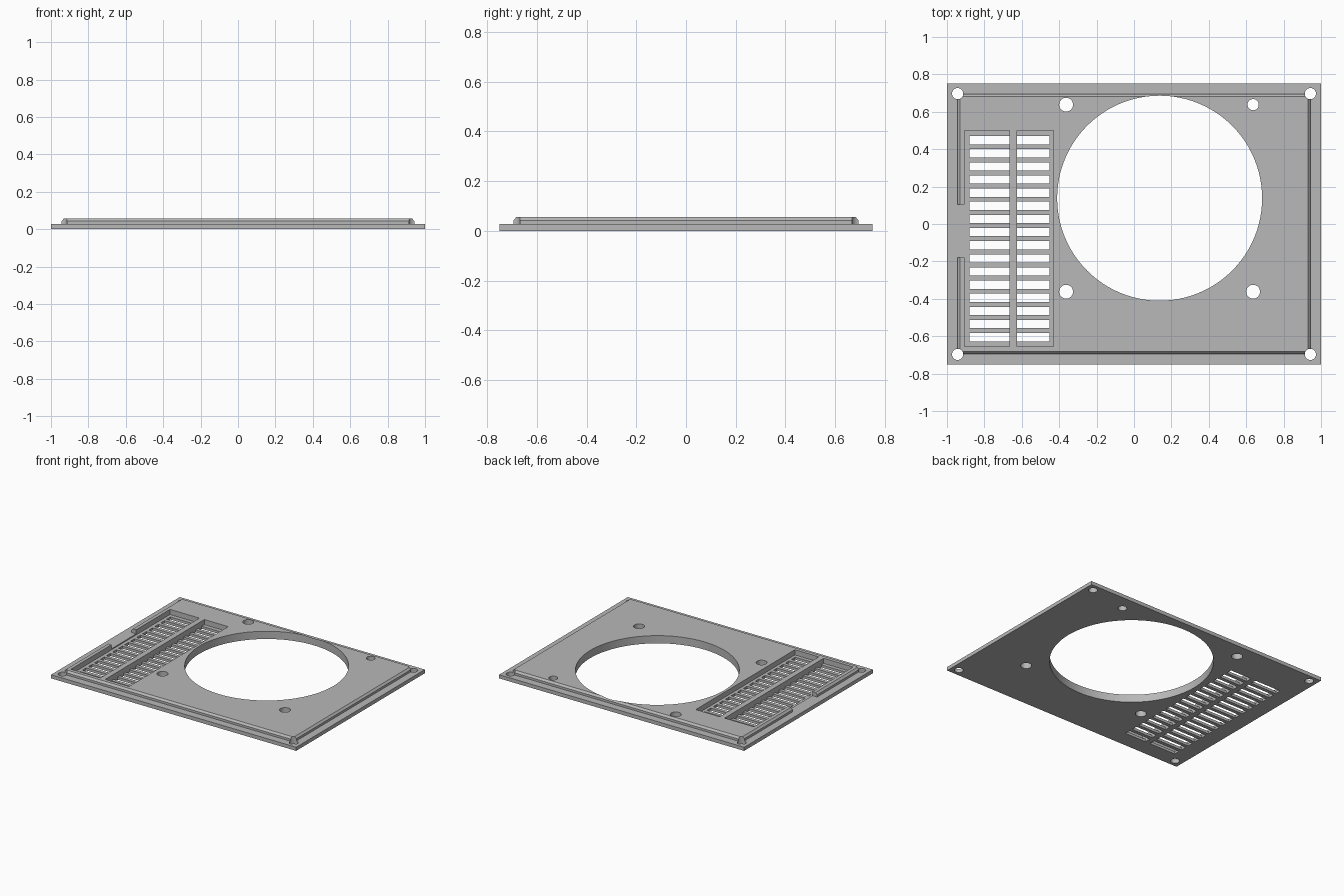
import bpy, bmesh

cube = bpy.data.objects.get("Cube")
if cube:
    bpy.data.objects.remove(cube, do_unlink=True)

grey = bpy.data.materials.new("plain grey")
grey.use_nodes = True
colour = (0.48, 0.48, 0.48, 1)
grey.diffuse_color = colour
grey.node_tree.nodes["Principled BSDF"].inputs["Base Color"].default_value = colour

PLATE_TOP, LID_TOP = 0.027, 0.057
VENT_FLOOR = 0.019


def make_object(name, bm):
    bmesh.ops.recalc_face_normals(bm, faces=bm.faces)
    mesh = bpy.data.meshes.new(name)
    bm.to_mesh(mesh)
    bm.free()
    mesh.materials.append(grey)
    obj = bpy.data.objects.new(name, mesh)
    bpy.context.collection.objects.link(obj)
    return obj


def add_loft(bm, rings):
    """Closed solid through rectangles given as (half x, half y, z)."""
    loops = [[bm.verts.new((sx * hx, sy * hy, z))
              for sx, sy in ((-1, -1), (1, -1), (1, 1), (-1, 1))]
             for hx, hy, z in rings]
    bm.faces.new(loops[0])
    bm.faces.new(loops[-1])
    for a, b in zip(loops, loops[1:]):
        for i in range(4):
            j = (i + 1) % 4
            bm.faces.new((a[i], a[j], b[j], b[i]))


def add_box(bm, x0, x1, y0, y1, z0, z1):
    verts = bmesh.ops.create_cube(bm, size=1)["verts"]
    bmesh.ops.scale(bm, vec=(x1 - x0, y1 - y0, z1 - z0), verts=verts)
    bmesh.ops.translate(bm, vec=((x0 + x1) / 2, (y0 + y1) / 2, (z0 + z1) / 2), verts=verts)


def add_cylinder(bm, x, y, radius, sides):
    verts = bmesh.ops.create_cone(bm, cap_ends=True, segments=sides, radius1=radius,
                                  radius2=radius, depth=1)["verts"]
    bmesh.ops.translate(bm, vec=(x, y, 0), verts=verts)


def combine(target, name, bm, operation="DIFFERENCE"):
    tool = make_object(name, bm)
    tool.hide_render = True
    mod = target.modifiers.new(name, "BOOLEAN")
    mod.operation, mod.solver, mod.object = operation, "EXACT", tool
    bpy.context.view_layer.objects.active = target
    bpy.ops.object.modifier_apply(modifier=mod.name)
    bpy.data.objects.remove(tool, do_unlink=True)


# Base plate
bm = bmesh.new()
add_loft(bm, [(1, 0.75, 0), (1, 0.75, PLATE_TOP)])
cover = make_object("vented_cover_plate", bm)

# Raised inner step with a chamfered edge
bm = bmesh.new()
add_loft(bm, [(0.944, 0.694, 0.01), (0.944, 0.694, 0.043), (0.931, 0.681, LID_TOP)])
combine(cover, "raised_step", bm, "UNION")

# Vent recesses either side of the full-height rib
columns = ((-0.905, -0.665), (-0.625, -0.43))
bm = bmesh.new()
for x0, x1 in columns:
    add_box(bm, x0, x1, -0.655, 0.5, VENT_FLOOR, 0.2)
combine(cover, "vent_recess", bm)

# Gap in the left rim
bm = bmesh.new()
add_box(bm, -1.1, -0.89, -0.18, 0.105, PLATE_TOP, 0.2)
combine(cover, "rim_gap", bm)

# Vent slots
bm = bmesh.new()
for x0, x1 in ((-0.88, -0.665), (-0.625, -0.452)):
    for i in range(16):
        y = 0.448 - i * 0.0702
        add_box(bm, x0, x1, y - 0.022, y + 0.022, -0.1, 0.1)
combine(cover, "vent_slots", bm)

# Fan opening, its four screw holes and the corner holes
bm = bmesh.new()
add_cylinder(bm, 0.137, 0.138, 0.548, 96)
for sx in (-1, 1):
    for sy in (-1, 1):
        radius = 0.03 if sx == sy == 1 else 0.037
        add_cylinder(bm, 0.137 + sx * 0.5, 0.138 + sy * 0.5, radius, 32)
        add_cylinder(bm, sx * 0.943, sy * 0.697, 0.03, 32)
combine(cover, "round_holes", bm)

# Smooth round walls, crisp edges
bpy.ops.object.select_all(action="DESELECT")
cover.select_set(True)
bpy.context.view_layer.objects.active = cover
bpy.ops.object.shade_smooth_by_angle(angle=0.5)
